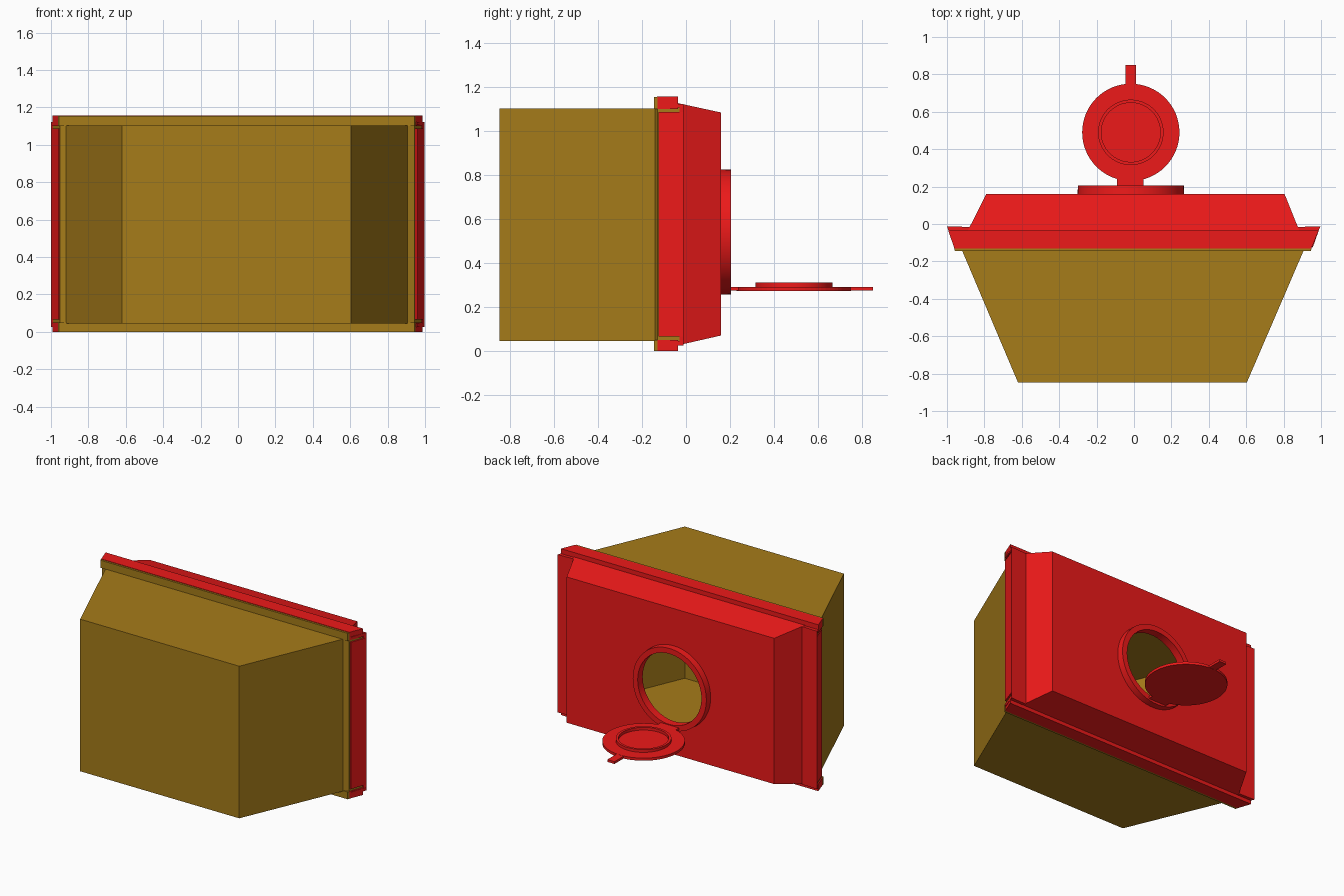
import bpy, bmesh, math
from mathutils import Vector

if "Cube" in bpy.data.objects:
    bpy.data.objects.remove(bpy.data.objects["Cube"])


def material(name, colour):
    m = bpy.data.materials.new(name)
    m.diffuse_color = colour
    m.use_nodes = True
    m.node_tree.nodes["Principled BSDF"].inputs["Base Color"].default_value = m.diffuse_color
    return m


RED = material("red_plastic", (0.85, 0.01, 0.01, 1))
BROWN = material("amber_plastic", (0.38, 0.2, 0.01, 1))


def finish(name, bm, mat):
    bmesh.ops.recalc_face_normals(bm, faces=bm.faces)
    me = bpy.data.meshes.new(name)
    bm.to_mesh(me)
    bm.free()
    ob = bpy.data.objects.new(name, me)
    bpy.context.collection.objects.link(ob)
    me.materials.append(mat)
    return ob


def prism(name, pts, z0, z1, mat):
    """Extrude an xy outline from z0 to z1."""
    bm = bmesh.new()
    f = bm.faces.new([bm.verts.new((x, y, z0)) for x, y in pts])
    ext = bmesh.ops.extrude_face_region(bm, geom=[f])["geom"]
    bmesh.ops.translate(bm, vec=(0, 0, z1 - z0),
                        verts=[v for v in ext if isinstance(v, bmesh.types.BMVert)])
    return finish(name, bm, mat)


def tray(name, open_end, closed_end, mat, thickness):
    """Tapered pan, each end = (y, x0, x1, z0, z1); first end stays open."""
    bm = bmesh.new()
    loops = [[bm.verts.new((x, y, z)) for x, z in ((a, c), (b, c), (b, d), (a, d))]
             for y, a, b, c, d in (open_end, closed_end)]
    for i in range(4):
        j = (i + 1) % 4
        bm.faces.new((loops[0][i], loops[0][j], loops[1][j], loops[1][i]))
    cap = bm.faces.new(loops[1])
    bmesh.ops.recalc_face_normals(bm, faces=bm.faces)
    # make sure the closed end points away from the opening
    cap.normal_update()
    if cap.normal.y * (closed_end[0] - open_end[0]) < 0:
        bmesh.ops.reverse_faces(bm, faces=bm.faces)
    me = bpy.data.meshes.new(name)
    bm.to_mesh(me)
    bm.free()
    ob = bpy.data.objects.new(name, me)
    bpy.context.collection.objects.link(ob)
    me.materials.append(mat)
    s = ob.modifiers.new("wall", "SOLIDIFY")
    s.thickness, s.offset, s.use_even_offset = thickness, -1, True
    return ob


def lathe(name, profile, centre, axis, mat, n=64):
    """Spin a closed (radius, height) profile around the y or z axis."""
    bm = bmesh.new()
    rings = []
    for k in range(n):
        c, s = math.cos(math.tau * k / n), math.sin(math.tau * k / n)
        rings.append([bm.verts.new(Vector(centre) + Vector(
            (r * c, h, r * s) if axis == "Y" else (r * c, r * s, h))) for r, h in profile])
    m = len(profile)
    for k in range(n):
        a, b = rings[k], rings[(k + 1) % n]
        for i in range(m):
            j = (i + 1) % m
            bm.faces.new((a[i], a[j], b[j], b[i]))
    ob = finish(name, bm, mat)
    bpy.context.view_layer.objects.active = ob
    ob.select_set(True)
    bpy.ops.object.shade_smooth_by_angle(angle=math.radians(35))
    ob.select_set(False)
    return ob


def disc(name, radius, depth, centre, rot, mat, n=64):
    bm = bmesh.new()
    bmesh.ops.create_cone(bm, cap_ends=True, segments=n, radius1=radius, radius2=radius, depth=depth)
    ob = finish(name, bm, mat)
    ob.location, ob.rotation_euler = centre, rot
    return ob


CX, CZ = -0.017, 0.54   # centre of the round opening

# Amber container, open towards the lid
tray("container", (-0.135, -0.922, 0.91, 0.045, 1.102), (-0.848, -0.62, 0.603, 0.045, 1.102), BROWN, 0.008)

# Red lid pan with round opening
lid = tray("lid", (-0.038, -0.89, 0.885, 0.025, 1.126), (0.16, -0.79, 0.805, 0.07, 1.083), RED, 0.008)
cutter = disc("opening_cutter", 0.245, 0.2, (CX, 0.16, CZ), (math.pi / 2, 0, 0), RED)
cutter.hide_render = True
cut = lid.modifiers.new("opening", "BOOLEAN")
cut.operation, cut.object, cut.solver = "DIFFERENCE", cutter, "EXACT"
bpy.context.view_layer.objects.active = lid
for mod in ("wall", "opening"):
    bpy.ops.object.modifier_apply(modifier=mod)
bpy.data.objects.remove(cutter)

# Side rims: amber flange wrapped by a red hooked clip
for side, dx in ((-1, 0.0), (1, -0.008)):
    tag = "left" if side < 0 else "right"
    flange = [(0.914, -0.142), (0.953, -0.13), (0.988, -0.03), (0.955, -0.03)]
    clip = [(0.88, -0.016), (1.0, -0.012), (0.96, -0.125), (0.948, -0.122),
            (0.982, -0.03), (0.88, -0.03)]
    prism(tag + "_flange", [(side * x + dx, y) for x, y in flange], 0.045, 1.106, BROWN)
    prism(tag + "_clip", [(side * x + dx * 0.5, y) for x, y in clip], 0.066, 1.086, RED)
    for z0, z1, end in ((0.025, 0.045, "lower"), (1.106, 1.122, "upper")):
        prism(f"{tag}_clip_{end}_end", [(side * x + dx * 0.5, y) for x, y in clip[:3]]
              + [(side * 0.88 + dx, -0.03)], z0, z1, RED)
    prism(tag + "_lid_strip", [(side * x + dx * 0.5, y) for x, y in
          ((0.88, -0.016), (1.0, -0.012), (0.99, -0.03), (0.88, -0.03))], 0.025, 1.122, RED)

# Top and bottom rims
for tag, z0, z1 in (("bottom", 0.0, 0.05), ("top", 1.1, 1.156)):
    prism(tag + "_flange", [(-0.957, -0.145), (0.945, -0.145), (0.95, -0.13), (-0.962, -0.13)],
          z0, z1 - 0.003 if z0 > 0 else z1, BROWN)
    prism(tag + "_clip", [(-0.96, -0.131), (0.948, -0.131), (0.987, -0.036), (-0.993, -0.036)],
          z0, z1, RED)

# Collar around the opening
lathe("opening_collar", [(0.245, 0.15), (0.285, 0.15), (0.283, 0.205), (0.245, 0.205)],
      (CX, 0, CZ), "Y", RED)

# Open flap with plug ring, hinge and pull tab
FY = 0.49
disc("flap", 0.26, 0.018, (CX, FY, 0.282), (0, 0, 0), RED)
lathe("flap_plug_ring", [(0.158, 0.285), (0.175, 0.285), (0.175, 0.31), (0.158, 0.31)],
      (CX, FY, 0), "Z", RED)
prism("flap_hinge", [(-0.09, 0.195), (0.05, 0.195), (0.05, 0.26), (-0.09, 0.26)], 0.274, 0.29, RED)
prism("pull_tab", [(-0.045, 0.73), (0.01, 0.73), (0.01, 0.85), (-0.045, 0.85)], 0.274, 0.29, RED)
